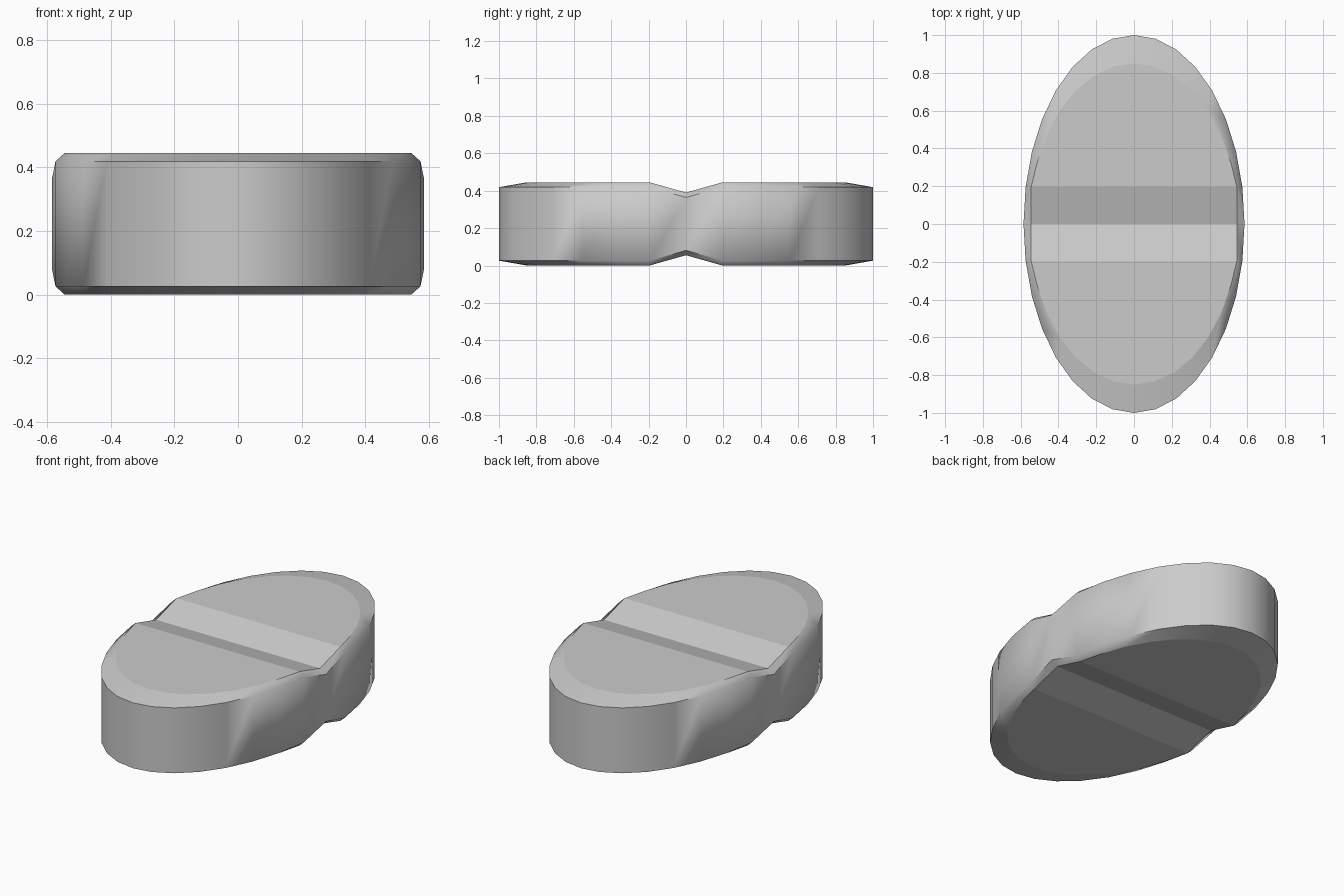
import bpy, bmesh, math

if "Cube" in bpy.data.objects:
    bpy.data.objects.remove(bpy.data.objects["Cube"])

N = 32                      # sides of the oval
RX, RY = 0.585, 1.0         # outer oval
IX, IY = 0.555, 0.85        # flat cap oval
H, BEVEL, GROOVE = 0.445, 0.026, 0.055

bm = bmesh.new()


def ring(inner, z, sign):
    """Oval ring whose two waist vertices dip into the score line."""
    out = []
    for k in range(N):
        a = 2 * math.pi * k / N
        x, y = RX * math.cos(a), RY * math.sin(a)
        if inner:
            x, y = IX * math.cos(a), IY * math.sin(a)
            if k in (0, 1, 15, 16, 17, 31):      # ends of the score line
                x, y = math.copysign(0.545, x), RY * math.sin(a)
        dip = GROOVE if k in (0, N // 2) else 0
        out.append(bm.verts.new((x, y, z + sign * dip)))
    return out


rings = [ring(True, 0, 1), ring(False, BEVEL, 1),
         ring(False, H - BEVEL, -1), ring(True, H, -1)]

# Lower bevel, side wall, upper bevel
for lo, hi in zip(rings, rings[1:]):
    for k in range(N):
        j = (k + 1) % N
        bm.faces.new((lo[k], lo[j], hi[j], hi[k]))

# Flat halves and V-shaped score line on both caps
for r in (rings[0], rings[3]):
    caps = (r[1:16], r[17:32], [r[0], r[1], r[15], r[16]],
            [r[0], r[16], r[17], r[31]])
    for loop in caps:
        bm.faces.new(loop)

bmesh.ops.recalc_face_normals(bm, faces=bm.faces)
for f in bm.faces:
    f.smooth = True

# Sharp cap borders, score line and steep bevel edges
cap_verts = set(rings[0] + rings[3])
for e in bm.edges:
    on_cap = all(v in cap_verts for v in e.verts)
    e.smooth = not on_cap and e.calc_face_angle(0) < math.radians(62)
# Crisp rim where the score line runs out at the waist
for r in (rings[1], rings[2]):
    for a, b in ((0, 1), (0, 31), (16, 15), (16, 17)):
        bm.edges.get((r[a], r[b])).smooth = False

mesh = bpy.data.meshes.new("scored_tablet")
bm.to_mesh(mesh)
bm.free()
tablet = bpy.data.objects.new("scored_tablet", mesh)
bpy.context.collection.objects.link(tablet)
